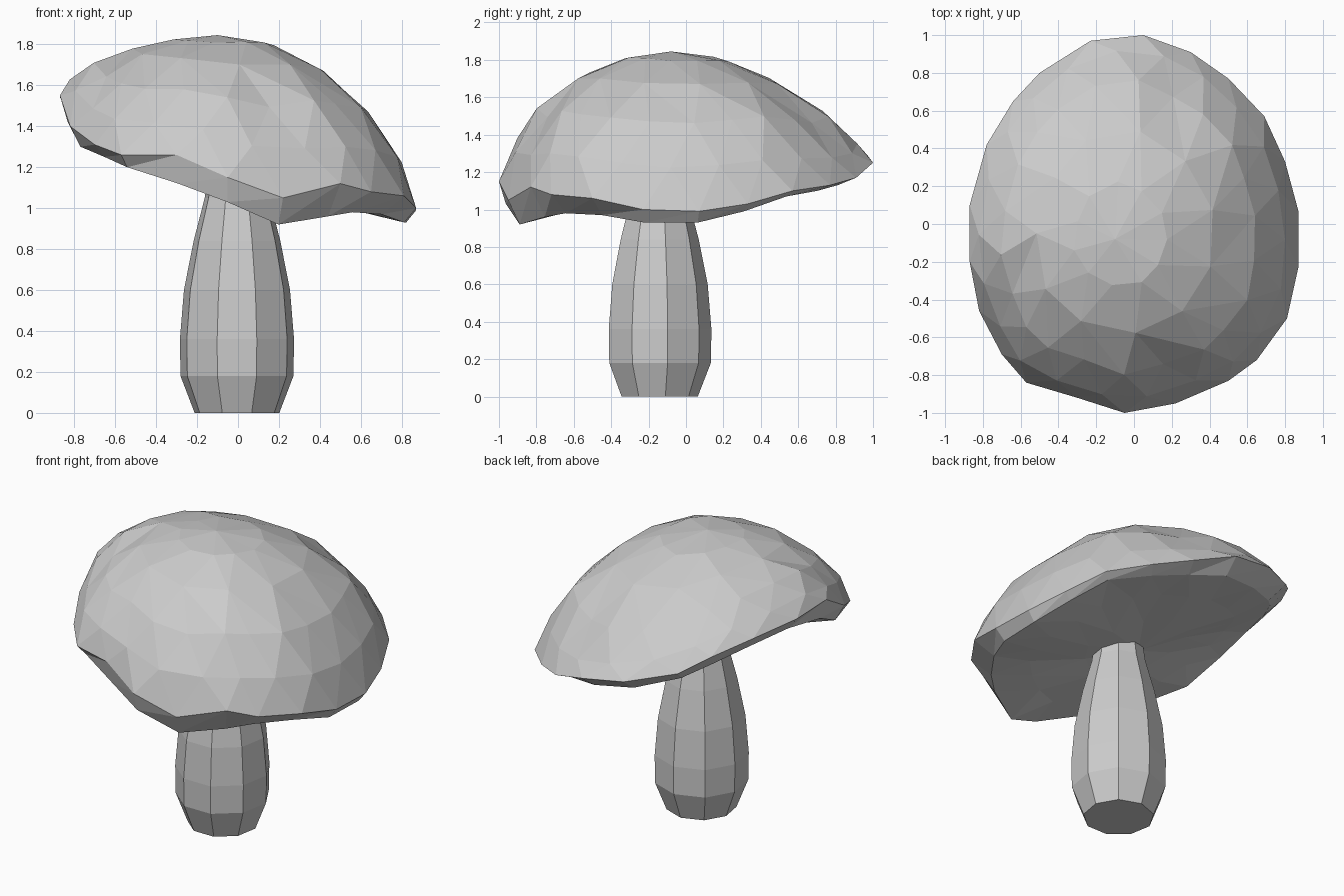
import bpy
import bmesh
import math
import random
from mathutils import Vector

random.seed(4)

default = bpy.data.objects.get("Cube")
if default:
    bpy.data.objects.remove(default, do_unlink=True)


def make_material(name, colour):
    mat = bpy.data.materials.new(name)
    mat.use_nodes = True
    mat.diffuse_color = colour
    mat.node_tree.nodes["Principled BSDF"].inputs["Base Color"].default_value = colour
    return mat


def finish(bm, name, mat):
    """Turn a bmesh into a flat shaded object with one material."""
    bmesh.ops.recalc_face_normals(bm, faces=bm.faces)
    mesh = bpy.data.meshes.new(name)
    bm.to_mesh(mesh)
    bm.free()
    mesh.materials.append(mat)
    obj = bpy.data.objects.new(name, mesh)
    bpy.context.collection.objects.link(obj)
    return obj


def add_ring(bm, points):
    return [bm.verts.new(p) for p in points]


def bridge(bm, outer, inner, shift):
    """Join two rings with triangles; inner is as long as outer or half as long."""
    n, m = len(outer), len(inner)
    for i in range(n):
        a, b = outer[i], outer[(i + 1) % n]
        if n == m:
            c, d = inner[(i + shift) % n], inner[(i + 1 + shift) % n]
            bm.faces.new((a, b, c))
            bm.faces.new((b, d, c))
        else:
            c, d = inner[i // 2], inner[(i // 2 + 1) % m]
            bm.faces.new((a, b, c))
            if i % 2:
                bm.faces.new((b, d, c))


def fan(bm, ring, tip):
    for i, vert in enumerate(ring):
        bm.faces.new((vert, ring[(i + 1) % len(ring)], tip))


grey = make_material("plain grey", (0.6, 0.6, 0.6, 1.0))

# Wavy rim of the cap: x, y, height of the widest edge,
# height of the lower lip, share of the radius where the lip sits
RIM = [
    (.87, .07, .99, .93, .95), (.80, .33, 1.03, .99, .95), (.69, .57, 1.1, 1.07, .95),
    (.50, .77, 1.13, 1.1, .92), (.30, .91, 1.17, 1.13, .9), (.05, 1, 1.25, 1.17, .9),
    (-.23, .97, 1.29, 1.2, .88), (-.5, .8, 1.35, 1.27, .88), (-.64, .65, 1.44, 1.34, .88),
    (-.78, .42, 1.51, 1.41, .88), (-.87, .1, 1.54, 1.45, .9), (-.87, -.2, 1.55, 1.42, .95),
    (-.82, -.46, 1.4, 1.3, .93), (-.7, -.69, 1.31, 1.25, .92), (-.57, -.84, 1.26, 1.2, .94),
    (-.3, -.92, 1.26, 1.12, .96), (-.05, -1, 1.15, 1.03, .96), (.22, -.95, 1.05, .92, .93),
    (.5, -.83, 1.12, .96, .9), (.65, -.72, 1.08, .98, .88), (.81, -.5, 1.06, .97, .88),
    (.87, -.23, 1, .93, .94),
]
CENTRE = Vector((-.1, -.08, 0))
TOP, UNDER = 1.845, 1.14


def rim_at(position):
    """Rim values at a fractional index around the cap."""
    i = math.floor(position)
    f = position - i
    a, b = RIM[i % len(RIM)], RIM[(i + 1) % len(RIM)]
    return [p + (q - p) * f for p, q in zip(a, b)]


def cap_ring(t, offset, step, upper, jitter):
    points = []
    for i in range(0, len(RIM), step):
        x, y, edge, lip, inset = rim_at(i + offset)
        reach = t if upper else t * inset
        spot = CENTRE + (Vector((x, y, 0)) - CENTRE) * reach
        if upper:
            # the back of the dome falls away straighter than the rest
            power = 0.65 + 0.35 * max(y, 0) ** 3
            spot.z = edge + (TOP - edge) * (1 - t * t) ** power
        else:
            spot.z = UNDER + (lip - UNDER) * t
        shake = [random.uniform(-jitter, jitter) for _ in range(3)]
        points.append(spot + Vector((shake[0], shake[1], shake[2] * 0.5)))
    return points


# Cap: faceted dome above the rim, shallow underside below it
# Each level: share of the radius, offset along the rim, step, jitter
DOME = [(.93, .5, 1, .006), (.77, 0, 1, .012), (.54, .5, 2, .015), (.28, 1.5, 2, .015)]
BELOW = [(1, 0, 1, 0), (.73, .5, 1, .01), (.37, 1, 2, .01)]
bm = bmesh.new()
rim = add_ring(bm, cap_ring(1, 0, 1, True, 0))
for upper, levels in ((True, DOME), (False, BELOW)):
    previous, last_offset = rim, 0
    for t, offset, step, jitter in levels:
        ring = add_ring(bm, cap_ring(t, offset, step, upper, jitter))
        bridge(bm, previous, ring, 1 if offset < last_offset else 0)
        previous, last_offset = ring, offset
    tip = bm.verts.new((CENTRE.x, CENTRE.y, TOP if upper else UNDER))
    fan(bm, previous, tip)
finish(bm, "mushroom_cap", grey)

# Stem: nine sided bulging column with a flat base
SIDES = 9
PROFILE = [(.21, 0), (.28, .18), (.283, .36), (.263, .6), (.215, .84), (.16, 1.05), (.14, 1.2)]
bm = bmesh.new()
rings = []
for radius, height in PROFILE:
    angles = [math.radians(-70) + math.tau * i / SIDES for i in range(SIDES)]
    rings.append(add_ring(bm, [
        (radius * math.cos(a) - .005, -.147 + radius * math.sin(a), height) for a in angles]))
for low, high in zip(rings, rings[1:]):
    for i in range(SIDES):
        j = (i + 1) % SIDES
        bm.faces.new((low[i], low[j], high[j], high[i]))
bm.faces.new(rings[0])
bm.faces.new(rings[-1])
finish(bm, "mushroom_stem", grey)
